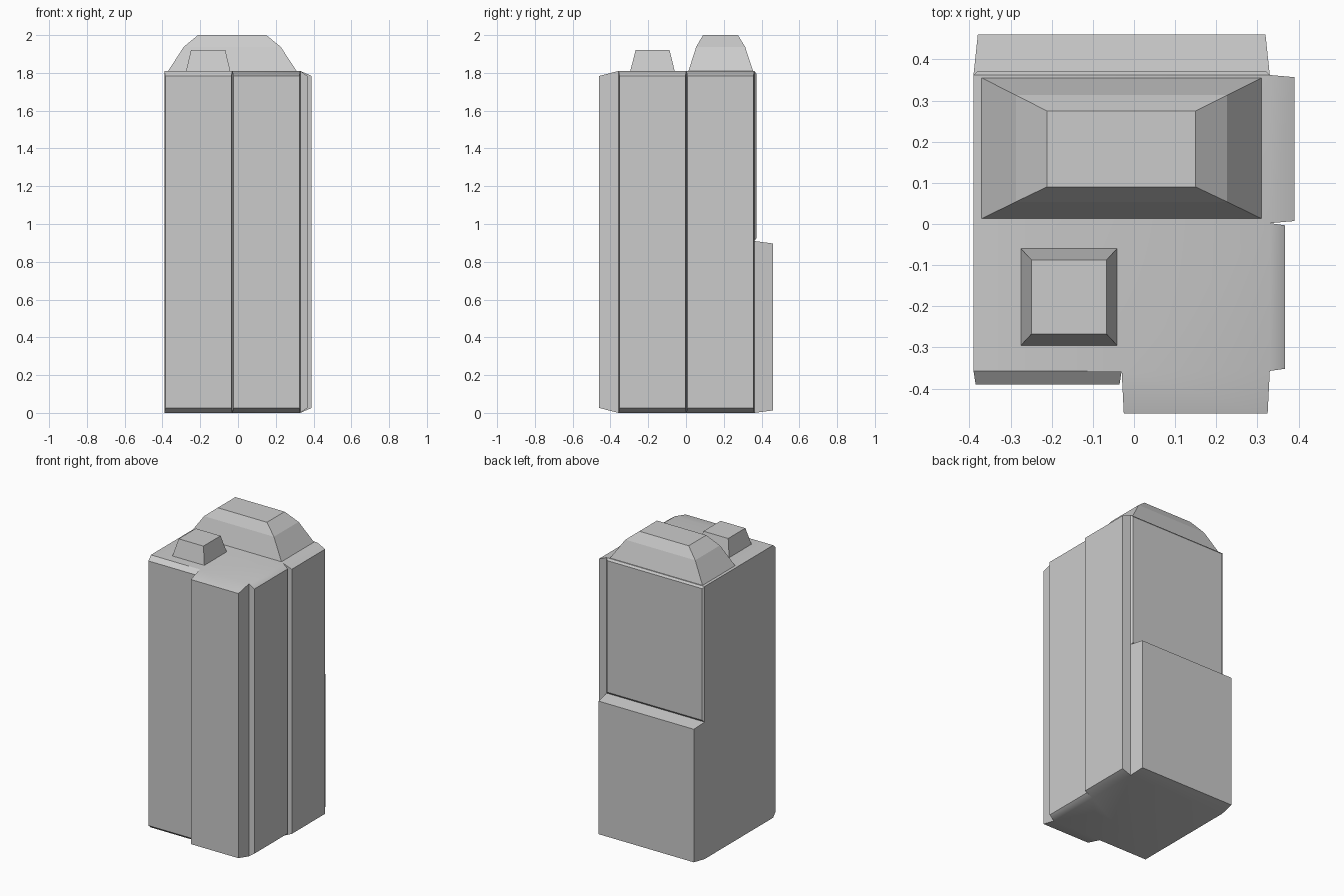
import bpy, bmesh, math
from mathutils import Vector

if "Cube" in bpy.data.objects:
    bpy.data.objects.remove(bpy.data.objects["Cube"])

X0, X1, Y0, Y1, H = -0.39, 0.33, -0.357, 0.362, 1.81


def finish(bm, name):
    bmesh.ops.recalc_face_normals(bm, faces=bm.faces[:])
    mesh = bpy.data.meshes.new(name)
    bm.to_mesh(mesh)
    bm.free()
    obj = bpy.data.objects.new(name, mesh)
    bpy.context.collection.objects.link(obj)
    return obj


def find_face(bm, normal):
    bm.normal_update()
    return max(bm.faces, key=lambda f: f.normal.dot(Vector(normal)))


def split_face(bm, normal, point, axis):
    face = find_face(bm, normal)
    geom = [face] + face.edges[:] + face.verts[:]
    bmesh.ops.bisect_plane(bm, geom=geom, plane_co=point, plane_no=axis, dist=1e-5)


def stacked_block(name, levels):
    """Tapered block from rectangles (x0, x1, y0, y1, z), open underneath."""
    bm = bmesh.new()
    rings = [[bm.verts.new((x, y, z)) for x, y in ((a, c), (b, c), (b, d), (a, d))]
             for a, b, c, d, z in levels]
    for lo, hi in zip(rings, rings[1:]):
        for i in range(4):
            j = (i + 1) % 4
            bm.faces.new((lo[i], lo[j], hi[j], hi[i]))
    bm.faces.new(rings[-1])
    return finish(bm, name)


# Tower body: a box with its front, right and back faces each split in two
bm = bmesh.new()
bmesh.ops.create_cube(bm, size=1)
for v in bm.verts:
    v.co = (X0 if v.co.x < 0 else X1, Y0 if v.co.y < 0 else Y1, 0 if v.co.z < 0 else H)
split_face(bm, (0, -1, 0), (-0.03, 0, 0), (1, 0, 0))
split_face(bm, (1, 0, 0), (0, 0.002, 0), (0, 1, 0))
split_face(bm, (0, 1, 0), (0, 0, 0.91), (0, 0, 1))

# Raised panels: every half is pushed out by its own depth and shrunk slightly
bm.normal_update()
panels = []
for f in bm.faces:
    n, c = f.normal, f.calc_center_bounds()
    if n.y < -0.9:
        panels.append((f, 0.033 if c.x < -0.03 else 0.103))
    elif n.x > 0.9:
        panels.append((f, 0.037 if c.y < 0 else 0.06))
    elif n.y > 0.9:
        panels.append((f, 0.098 if c.z < 0.91 else 0.01))
jobs = [(f, d, f.normal.copy(), f.calc_center_bounds()) for f, d in panels]
for face, depth, normal, centre in jobs:
    new = bmesh.ops.extrude_discrete_faces(bm, faces=[face])["faces"][0]
    for v in new.verts:
        v.co = centre + (v.co - centre) * 0.971 + normal * depth
body = finish(bm, "tower_body")
bpy.context.view_layer.objects.active = body
body.select_set(True)
bpy.ops.object.shade_smooth_by_angle(angle=math.radians(36))

# Sloped roof cap with a break in its slope
stacked_block("roof_cap", [
    (-0.37, 0.31, 0.013, 0.355, H),
    (-0.287, 0.226, 0.054, 0.313, 1.938),
    (-0.212, 0.15, 0.09, 0.275, 2.0)])

# Small rooftop box
stacked_block("rooftop_box", [
    (-0.275, -0.041, -0.295, -0.06, H),
    (-0.249, -0.067, -0.267, -0.087, 1.92)])
